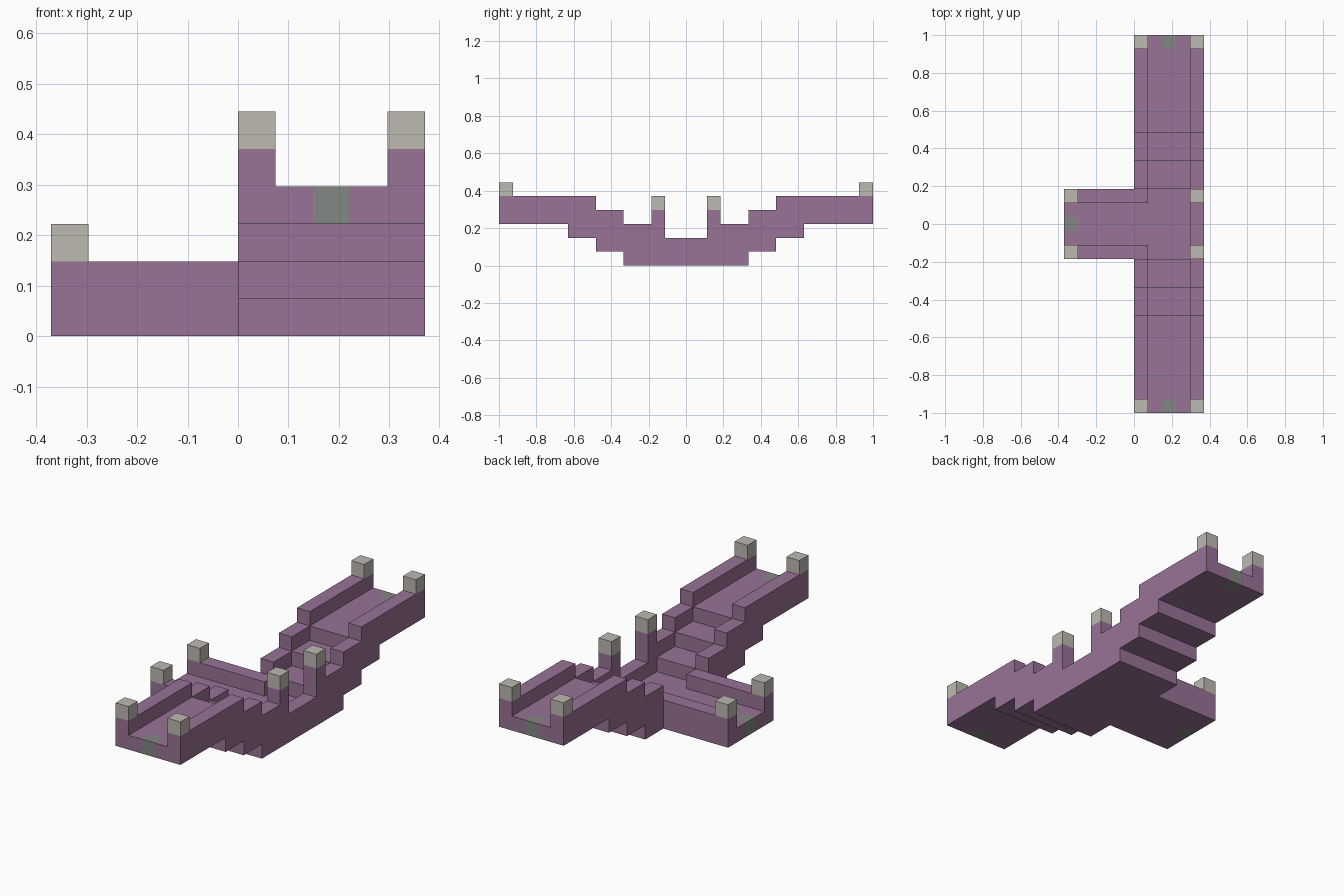
import bpy, bmesh
from mathutils import Vector

cube = bpy.data.objects.get("Cube")
if cube:
    bpy.data.objects.remove(cube, do_unlink=True)

U = 2 / 27  # size of one block


def material(name, rgb):
    m = bpy.data.materials.new(name)
    m.use_nodes = True
    m.diffuse_color = (*rgb, 1)
    bsdf = m.node_tree.nodes["Principled BSDF"]
    bsdf.inputs["Base Color"].default_value = (*rgb, 1)
    bsdf.inputs["Roughness"].default_value = 0.9
    return m


purple = material("purple brick", (0.314, 0.171, 0.305))
stone = material("pale stone", (0.515, 0.485, 0.44))
grey = material("green grey", (0.23, 0.245, 0.23))

cells = {}  # block position -> part name; later parts replace earlier blocks
looks = {}


def fill(part, mat, xs, ys, zs):
    looks[part] = mat
    for x in xs:
        for y in ys:
            for z in zs:
                cells[x, y, z] = part


def step(y, edges):
    """Number of stair edges passed at distance y from the middle."""
    return sum(abs(y) >= e for e in edges)


# Stepped main walkway with its two parapets
for y in range(-13, 14):
    low = step(y, (5, 7, 9))
    floor = 1 + step(y, (3, 5, 7))
    fill("main_deck", purple, range(1, 4), [y], range(low, floor))
    fill("left_parapet", purple, [4], [y], range(low, floor + 1))
    if abs(y) > 2:
        fill("right_parapet", purple, [0], [y], range(low, floor + 1))

# Low side branch with kerbs
fill("branch_deck", purple, range(-5, 1), range(-2, 3), [0])
fill("branch_kerbs", purple, range(-5, 1), (-2, 2), range(2))

# Middle posts, pale caps and grey floor blocks
fill("middle_posts", purple, [4], (-2, 2), range(2, 4))
fill("middle_caps", stone, [4], (-2, 2), [4])
fill("end_caps", stone, (0, 4), (-13, 13), [5])
fill("branch_caps", stone, [-5], (-2, 2), [2])
fill("end_floor_blocks", grey, [2], (-13, 13), [3])
fill("branch_floor_block", grey, [-5], [0], [0])


def build(part):
    """Skin the exposed sides of a part's blocks and merge flat areas."""
    bm = bmesh.new()
    for pos, owner in cells.items():
        if owner != part:
            continue
        centre = Vector(pos) + Vector((0.5, 0, 0.5))
        for axis in range(3):
            for sign in (-1, 1):
                n = Vector((0, 0, 0))
                n[axis] = sign
                if tuple(int(a + b) for a, b in zip(pos, n)) in cells:
                    continue
                a = Vector((0, 0, 0))
                a[(axis + 1) % 3] = 0.5
                b = n.cross(a)
                corners = (-a - b, a - b, a + b, b - a)
                bm.faces.new([bm.verts.new((centre + n / 2 + c) * U) for c in corners])
    bmesh.ops.remove_doubles(bm, verts=bm.verts, dist=U / 100)
    bmesh.ops.dissolve_limit(bm, angle_limit=0.01, verts=bm.verts, edges=bm.edges)
    mesh = bpy.data.meshes.new(part)
    bm.to_mesh(mesh)
    bm.free()
    mesh.materials.append(looks[part])
    bpy.context.collection.objects.link(bpy.data.objects.new(part, mesh))


for part in looks:
    build(part)
